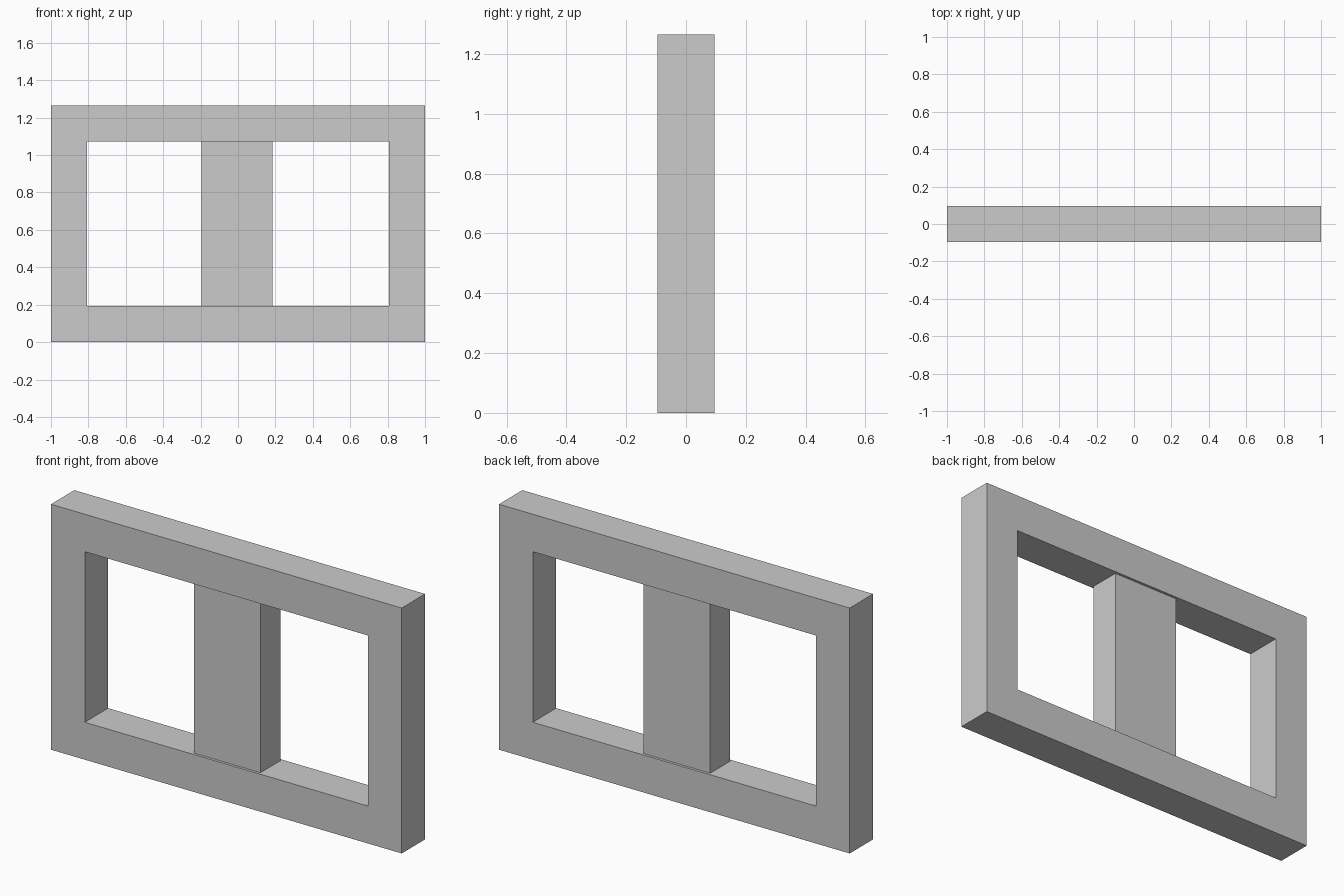
import bpy, bmesh

if "Cube" in bpy.data.objects:
    bpy.data.objects.remove(bpy.data.objects["Cube"])

W, H, D, T = 1.0, 1.265, 0.095, 0.193   # half width, height, half depth, bar thickness


def add_object(name, bm):
    bmesh.ops.recalc_face_normals(bm, faces=bm.faces)
    mesh = bpy.data.meshes.new(name)
    bm.to_mesh(mesh)
    bm.free()
    obj = bpy.data.objects.new(name, mesh)
    bpy.context.collection.objects.link(obj)
    return obj


def rectangle(bm, x0, x1, z0, z1, y):
    return [bm.verts.new((x, y, z)) for x, z in ((x0, z0), (x1, z0), (x1, z1), (x0, z1))]


# Rectangular frame: four loops bridged into a closed ring
bm = bmesh.new()
outer_front = rectangle(bm, -W, W, 0, H, -D)
inner_front = rectangle(bm, -W + T, W - T, T, H - T, -D)
inner_back = rectangle(bm, -W + T, W - T, T, H - T, D)
outer_back = rectangle(bm, -W, W, 0, H, D)
loops = [outer_front, inner_front, inner_back, outer_back]
for k in range(4):
    a, b = loops[k], loops[(k + 1) % 4]
    for i in range(4):
        j = (i + 1) % 4
        bm.faces.new((a[i], a[j], b[j], b[i]))
add_object("frame", bm)

# Wide centre post, slightly thinner than the frame and tucked into the rails
bm = bmesh.new()
bmesh.ops.create_cube(bm, size=1)
post = add_object("centre_post", bm)
for v in post.data.vertices:
    v.co = (v.co.x * 0.38 - 0.005, v.co.y * 0.163, v.co.z * 0.885 + H / 2)
